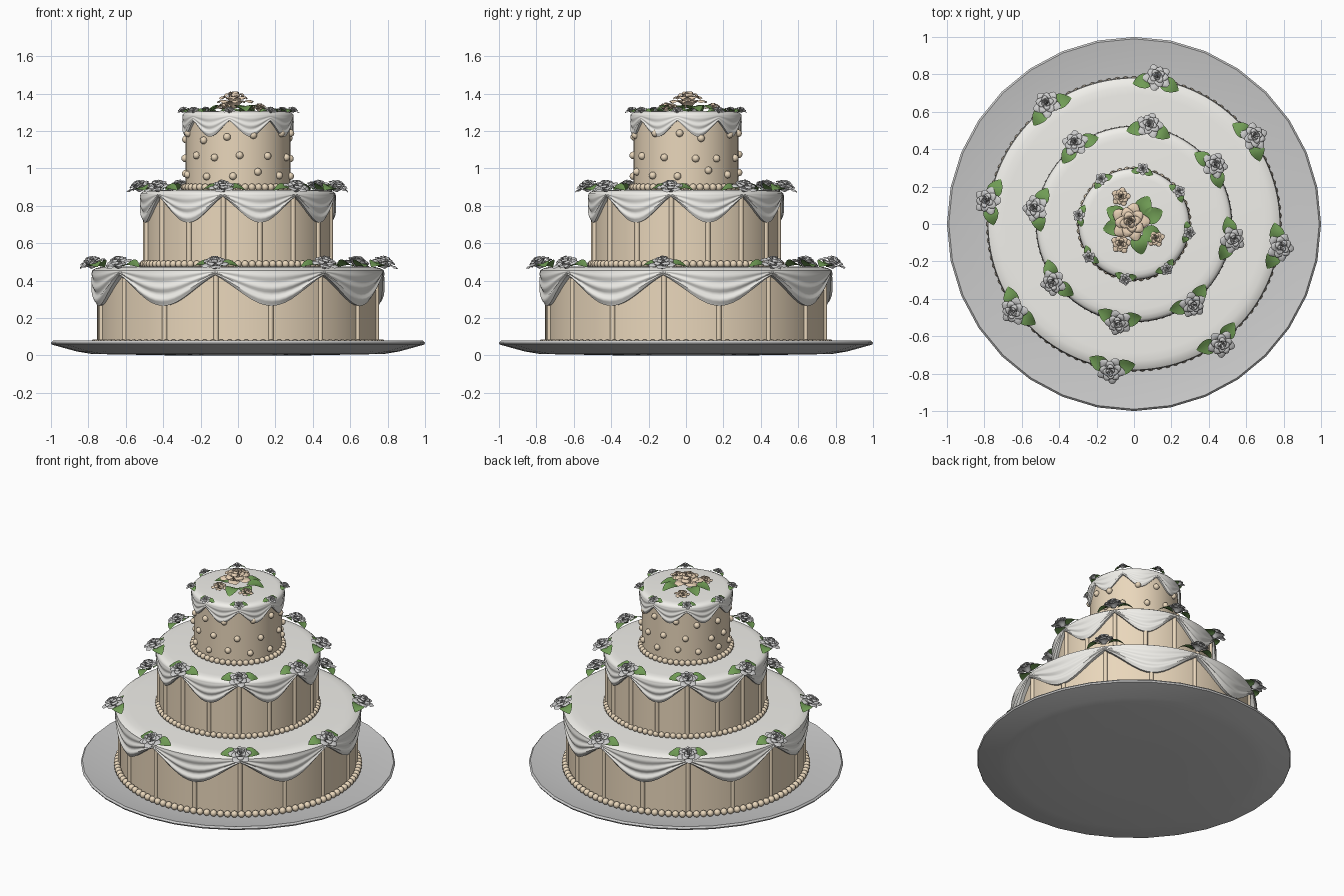
import bpy, bmesh, math, random
from math import sin, cos, pi, tau, radians
from mathutils import Matrix, Vector

if "Cube" in bpy.data.objects:
    bpy.data.objects.remove(bpy.data.objects["Cube"])

random.seed(4)
OFFSET = radians(-99)          # direction of the first garland point


def material(name, rgb):
    m = bpy.data.materials.new(name)
    m.diffuse_color = (*rgb, 1)
    m.use_nodes = True
    m.node_tree.nodes["Principled BSDF"].inputs["Base Color"].default_value = m.diffuse_color
    return m


CREAM = material("cream_icing", (0.88, 0.87, 0.83))
BEIGE = material("beige_icing", (0.82, 0.68, 0.50))
PEACH = material("peach_petal", (0.80, 0.63, 0.46))
WHITE = material("white_petal", (0.85, 0.84, 0.83))
GREEN = material("leaf_green", (0.16, 0.33, 0.09))


def finish(bm, name, mat=None, angle=45):
    me = bpy.data.meshes.new(name)
    bm.to_mesh(me)
    bm.free()
    for p in me.polygons:
        p.use_smooth = True
    me.set_sharp_from_angle(angle=radians(angle))
    if mat:
        me.materials.append(mat)
    return me


def place(me, name, matrix=Matrix()):
    ob = bpy.data.objects.new(name, me)
    ob.matrix_world = matrix
    bpy.context.collection.objects.link(ob)
    return ob


def add_grid(bm, rows, closed=False):
    vs = [[bm.verts.new(p) for p in row] for row in rows]
    n = len(rows[0])
    for a, b in zip(vs, vs[1:]):
        for i in range(n if closed else n - 1):
            j = (i + 1) % n
            bm.faces.new((a[i], a[j], b[j], b[i]))
    return vs


def lathe(name, profile, sides, mat=None):
    bm = bmesh.new()
    rows = [[(r * cos(tau * i / sides), r * sin(tau * i / sides), z) for i in range(sides)]
            for r, z in profile]
    vs = add_grid(bm, rows, True)
    bm.faces.new(vs[0][::-1])
    bm.faces.new(vs[-1])
    return place(finish(bm, name, mat, 35), name)


def pearls(name, points, radius):
    bm = bmesh.new()
    for p in points:
        bmesh.ops.create_uvsphere(bm, u_segments=12, v_segments=8, radius=radius,
                                  matrix=Matrix.Translation(p))
    place(finish(bm, name, BEIGE, 180), name)


def ring(r, z, n):
    return [Vector((r * cos(tau * i / n), r * sin(tau * i / n), z)) for i in range(n)]


def ribs(name, r, z0, z1):
    bm = bmesh.new()
    for i in range(16):
        a = OFFSET + tau * i / 16
        bmesh.ops.create_cone(bm, segments=12, radius1=0.014, radius2=0.014, depth=z1 - z0,
                              matrix=Matrix.Translation((r * cos(a), r * sin(a), (z0 + z1) / 2)))
    place(finish(bm, name, BEIGE), name)


def drape(name, body_r, edge_r, top, peak, low):
    # icing cap whose rim falls into eight gathered swags
    bm = bmesh.new()
    n, per, steps = 128, 16, 18
    d = edge_r - body_r
    rim = [(0.02, 0), (edge_r - 3 * d, 0), (edge_r - 1.6 * d, -0.002), (edge_r - 0.6 * d, -0.009)]
    rows = [[(r * cos(OFFSET + tau * i / n), r * sin(OFFSET + tau * i / n), top + z)
             for i in range(n)] for r, z in rim]
    z0 = top - 0.02
    for k in range(steps + 1):
        v = k / steps
        row = []
        for i in range(n):
            a, u = OFFSET + tau * i / n, (i % per) / per
            s = sin(pi * u)
            zb = peak - (peak - low) * (0.6 * s + 0.4 * s * s)
            fold = 0.5 - 0.5 * cos(3 * tau * v)
            r = edge_r - d * 0.45 * v * s + d * 0.55 * fold * (0.25 + 0.75 * s) * v ** 0.5
            row.append((r * cos(a), r * sin(a), z0 + (zb - z0) * v))
        rows.append(row)
    # hem turns back to the cake
    rows.append([(x * k, y * k, z + 0.002) for x, y, z in rows[-1]
                 for k in [(body_r - 0.005) / math.hypot(x, y)]])
    bm.faces.new(add_grid(bm, rows, True)[0])
    bmesh.ops.recalc_face_normals(bm, faces=bm.faces)
    place(finish(bm, name, CREAM, 50), name)


def rose_mesh(name, mat):
    # layered petals, unit radius, opening along +z
    bm = bmesh.new()
    layers = [(5, 1.0, 0.42, 0.72, 0.0), (5, 0.78, 0.62, 0.75, 0.6),
              (4, 0.54, 0.76, 0.9, 0.2), (3, 0.32, 0.85, 1.15, 0.8), (3, 0.15, 0.86, 1.2, 0.1)]
    for count, tip, high, span, turn in layers:
        for c in range(count):
            mid = turn + tau * c / count
            rows = []
            for k in range(7):
                t = k / 6
                row = []
                for j in range(7):
                    s = j / 3 - 1
                    a = mid + s * span * (1 - 0.62 * t ** 4)
                    r = tip * (0.15 + 0.85 * t ** 1.2) * (1 - 0.12 * s * s * t + 0.05 * s)
                    z = high * sin(2.15 * t) - 0.10 * s * s * t * tip
                    row.append((r * cos(a), r * sin(a), z))
                rows.append(row)
            add_grid(bm, rows)
    return finish(bm, name, mat, 60)


def leaf_mesh():
    # unit-length leaf along +x with a creased midrib and drooping tip
    bm = bmesh.new()
    rows = []
    for k in range(9):
        t = k / 8
        w = 0.40 * sin(pi * t ** 0.8) ** 0.75 if 0 < k < 8 else 0.02
        rows.append([(t, w * s, 0.18 * sin(pi * t) - 0.12 * t + 0.16 * abs(s) * w)
                     for s in (-1, -0.5, 0, 0.5, 1)])
    add_grid(bm, rows)
    return finish(bm, "leaf", GREEN, 40)


ROSE, TOP_ROSE, LEAF = rose_mesh("white_rose", WHITE), rose_mesh("peach_rose", PEACH), leaf_mesh()


def rose_ring(name, r, z, size):
    for i in range(8):
        base = (Matrix.Rotation(OFFSET + tau * i / 8, 4, 'Z') @ Matrix.Translation((r, 0, z))
                @ Matrix.Rotation(radians(20), 4, 'Y'))
        place(ROSE, f"{name}_rose_{i + 1}",
              base @ Matrix.Rotation(random.random() * tau, 4, 'Z') @ Matrix.Scale(size, 4))
        for side in (-1, 1):
            place(LEAF, f"{name}_leaf_{i + 1}",
                  base @ Matrix.Translation((-0.25 * size, side * 0.25 * size, 0.05 * size))
                  @ Matrix.Rotation(side * radians(102), 4, 'Z') @ Matrix.Scale(size * 1.4, 4))


# plate
lathe("cake_plate", [(0.32, 0), (0.78, 0.008), (0.86, 0.021), (0.995, 0.058), (1, 0.068),
                     (0.99, 0.079), (0.8, 0.046), (0.6, 0.042)], 32)

# tiers: name, radius, base, top, drape edge, swag peak, swag low, rose size
tiers = [("bottom", 0.75, 0.04, 0.475, 0.78, 0.43, 0.265, 0.077),
         ("middle", 0.50, 0.465, 0.885, 0.522, 0.85, 0.71, 0.073),
         ("upper", 0.28, 0.88, 1.307, 0.296, 1.255, 1.17, 0.036)]
for name, r, z0, z1, edge, peak, low, size in tiers:
    lathe(name + "_tier", [(r, z0), (r, z1 - 0.015)], 64, BEIGE)
    drape(name + "_drape", r, edge, z1, peak, low)
    rose_ring(name, edge + (0.004 if size > 0.05 else -0.002), z1 - 0.008, size)
for name, r, z0, z1, *_ in tiers[:2]:
    ribs(name + "_ribs", r, z0, z1 - 0.03)

# pearl borders around each tier base and scattered on the upper tier
pearls("bottom_pearl_border", ring(0.768, 0.064, 108), 0.022)
pearls("middle_pearl_border", ring(0.508, 0.489, 84), 0.019)
pearls("upper_pearl_border", ring(0.288, 0.9, 48), 0.019)
dots = []
for row, z in enumerate((0.975, 1.065, 1.17)):
    for i in range(12):
        a = OFFSET + tau * (i + 0.5 * (row % 2)) / 12 + random.uniform(-0.08, 0.08)
        dots.append(Vector((0.283 * cos(a), 0.283 * sin(a), z + random.uniform(-0.02, 0.02))))
pearls("upper_pearl_dots", dots, 0.02)

# bouquet on the top
for i, (x, y, z, s) in enumerate([(-0.02, 0.01, 1.322, 0.105), (-0.07, 0.145, 1.305, 0.052),
                                  (-0.07, -0.105, 1.305, 0.055), (0.115, -0.075, 1.305, 0.05)]):
    place(TOP_ROSE, f"top_rose_{i + 1}", Matrix.Translation((x, y, z))
          @ Matrix.Rotation(i * 1.3, 4, 'Z') @ Matrix.Scale(s, 4))
for i, deg in enumerate((25, 62, 150, 190, 285, 330)):
    place(LEAF, f"top_leaf_{i + 1}", Matrix.Rotation(radians(deg), 4, 'Z')
          @ Matrix.Translation((0.055, 0, 1.318)) @ Matrix.Scale(0.115, 4))
